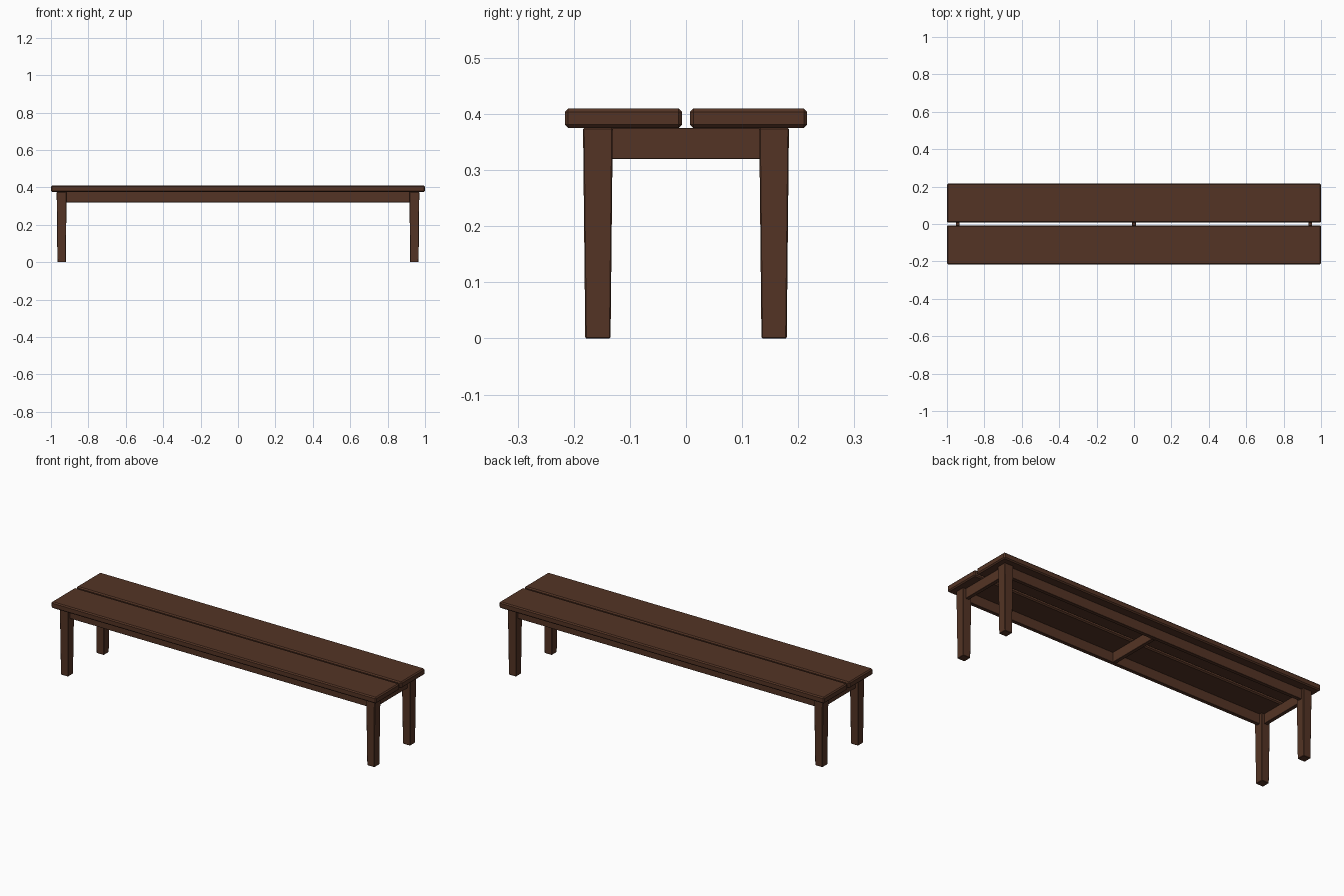
import bpy, bmesh

if "Cube" in bpy.data.objects:
    bpy.data.objects.remove(bpy.data.objects["Cube"])

wood = bpy.data.materials.new("dark brown wood")
wood.diffuse_color = (0.088, 0.034, 0.018, 1)
wood.use_nodes = True
wood.node_tree.nodes["Principled BSDF"].inputs["Base Color"].default_value = wood.diffuse_color


def box(name, center, size, bevel, taper=1.0):
    """Chamfered box; taper scales the bottom face."""
    bm = bmesh.new()
    bmesh.ops.create_cube(bm, size=1)
    for v in bm.verts:
        k = taper if v.co.z < 0 else 1.0
        v.co.x *= size[0] * k
        v.co.y *= size[1] * k
        v.co.z *= size[2]
    bmesh.ops.bevel(bm, geom=bm.edges[:], offset=bevel, segments=1,
                    affect='EDGES')
    mesh = bpy.data.meshes.new(name)
    bm.to_mesh(mesh)
    bm.free()
    mesh.materials.append(wood)
    obj = bpy.data.objects.new(name, mesh)
    obj.location = center
    bpy.context.collection.objects.link(obj)


LEG_X, LEG_Y = 0.943, 0.157
RAIL_Z, RAIL_H, RAIL_T = 0.3475, 0.055, 0.02

for side, sy in (("front", -1), ("back", 1)):
    # seat planks with a narrow gap between them
    box(side + "_seat_plank", (0, sy * 0.1115, 0.3925), (2, 0.209, 0.035), 0.006)
    # long rails between the legs
    box(side + "_rail", (0, sy * LEG_Y, RAIL_Z),
        (2 * LEG_X - 0.04, RAIL_T, RAIL_H), 0.001)
    # tapered legs
    for end, sx in (("left", -1), ("right", 1)):
        box(f"{side}_{end}_leg", (sx * LEG_X, sy * LEG_Y, 0.1875),
            (0.053, 0.053, 0.375), 0.002, taper=0.85)

# cross pieces: two end aprons and the middle brace
for name, x in (("left_apron", -LEG_X), ("middle_brace", 0), ("right_apron", LEG_X)):
    box(name, (x, 0, RAIL_Z), (RAIL_T, 2 * LEG_Y - 0.02, RAIL_H), 0.001)
